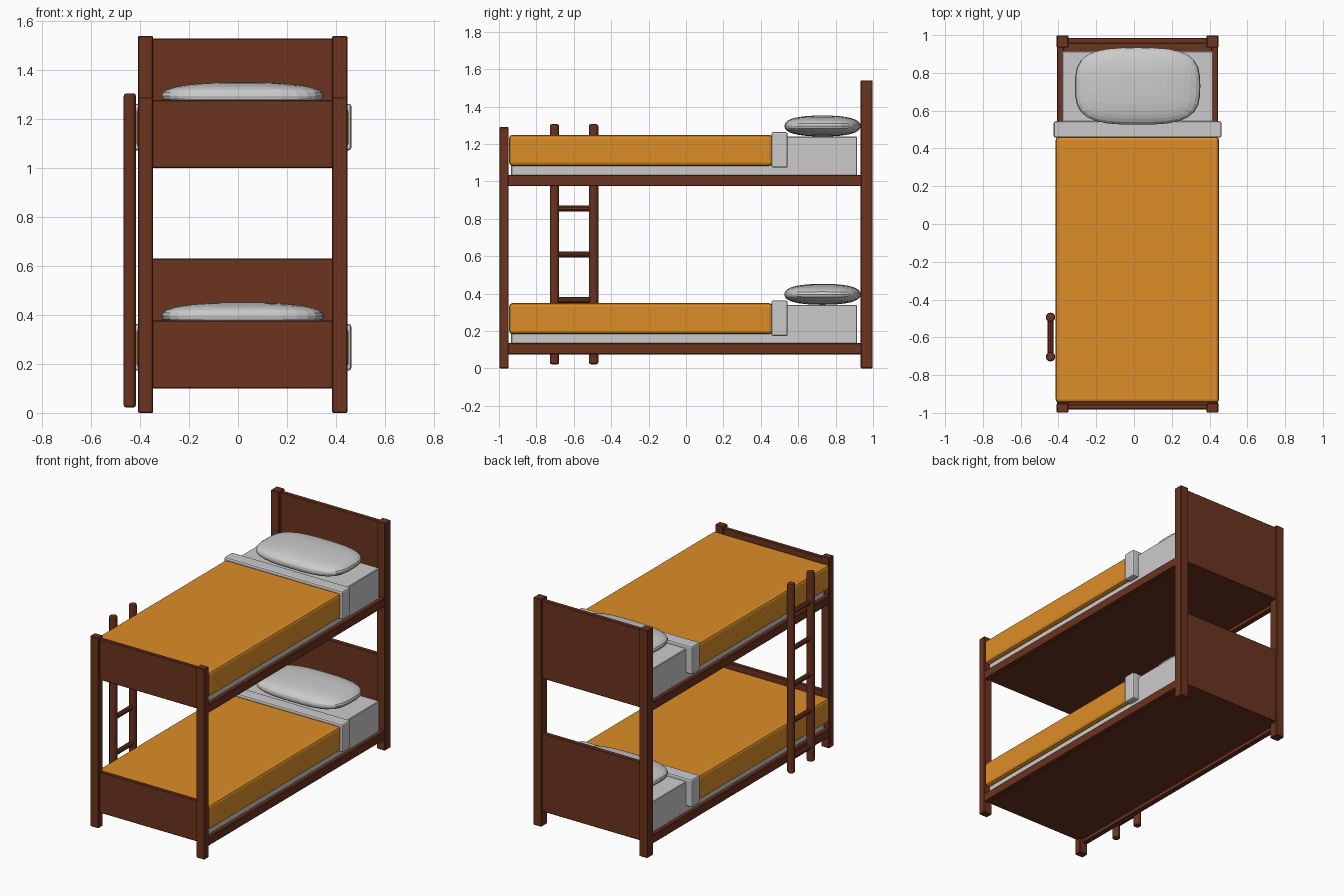
import bpy, bmesh
from mathutils import Vector

if "Cube" in bpy.data.objects:
    bpy.data.objects.remove(bpy.data.objects["Cube"])


def material(name, rgb):
    m = bpy.data.materials.new(name)
    m.diffuse_color = (*rgb, 1)
    m.use_nodes = True
    m.node_tree.nodes["Principled BSDF"].inputs["Base Color"].default_value = m.diffuse_color
    return m


WOOD = material("dark_wood", (0.15, 0.033, 0.014))
BLANKET = material("orange_cloth", (0.72, 0.27, 0.02))
CX = 0.019  # middle of the bed frame


def finish(bm, name, mat):
    bmesh.ops.recalc_face_normals(bm, faces=bm.faces)
    me = bpy.data.meshes.new(name)
    bm.to_mesh(me)
    bm.free()
    ob = bpy.data.objects.new(name, me)
    bpy.context.collection.objects.link(ob)
    if mat:
        me.materials.append(mat)
    return ob


def add_bevel(ob, width, segments):
    b = ob.modifiers.new("soft_edges", "BEVEL")
    b.width = width
    b.segments = segments
    b.limit_method = "ANGLE"
    b.angle_limit = 1.0


def box(name, x, y, z, mat=None, bevel=0.004, segments=1):
    bm = bmesh.new()
    bmesh.ops.create_cube(bm, size=1)
    for v in bm.verts:
        v.co = Vector([(a + b) / 2 + c * (b - a) for (a, b), c in zip((x, y, z), v.co)])
    ob = finish(bm, name, mat)
    if bevel:
        add_bevel(ob, bevel, segments)
    return ob


def rod(name, start, end, radius, sides, bevel=0):
    start, end = Vector(start), Vector(end)
    bm = bmesh.new()
    bmesh.ops.create_cone(bm, cap_ends=True, segments=sides, radius1=radius,
                          radius2=radius, depth=(end - start).length)
    turn = (end - start).to_track_quat("Z", "Y")
    for v in bm.verts:
        v.co = turn @ v.co + (start + end) / 2
    ob = finish(bm, name, WOOD)
    if bevel:
        add_bevel(ob, bevel, 2)
    return ob


def pillow(name, centre, half):
    # gridded cube pushed out to a rounded-rectangle cushion
    bm = bmesh.new()
    bmesh.ops.create_cube(bm, size=2)
    bmesh.ops.subdivide_edges(bm, edges=bm.edges[:], cuts=7, use_grid_fill=True)
    for v in bm.verts:
        x, y, z = (abs(c) for c in v.co)
        plan = (x ** 3.2 + y ** 3.2) ** (1 / 3.2)
        r = (plan ** 2.4 + z ** 2.4) ** (1 / 2.4)
        v.co = Vector([m + h * c / r for m, h, c in zip(centre, half, v.co)])
    return finish(bm, name, None)


# corner posts
for side, label in ((-1, "left"), (1, "right")):
    xs = sorted((CX + side * 0.366, CX + side * 0.428))
    box(f"front_post_{label}", xs, (-0.998, -0.948), (0, 1.29), WOOD)
    box(f"back_post_{label}", xs, (0.934, 0.998), (0, 1.54), WOOD)

# two identical bunks
for base, tier in ((0.0, "lower"), (0.9, "upper")):
    inner = (CX - 0.37, CX + 0.37)
    box(f"{tier}_headboard", inner, (0.955, 0.986), (base + 0.10, base + 0.63), WOOD)
    box(f"{tier}_footboard", inner, (-0.982, -0.955), (base + 0.10, base + 0.378), WOOD)
    for side, label in ((-1, "left"), (1, "right")):
        xs = sorted((CX + side * 0.39, CX + side * 0.426))
        box(f"{tier}_rail_{label}", xs, (-0.955, 0.94), (base + 0.075, base + 0.135), WOOD)
    box(f"{tier}_base", (CX - 0.4, CX + 0.4), (-0.96, 0.96),
        (base + 0.10, base + 0.13), WOOD, bevel=0)
    # bedding
    box(f"{tier}_mattress", (CX - 0.4, CX + 0.4), (-0.935, 0.915),
        (base + 0.128, base + 0.339))
    box(f"{tier}_blanket", (CX - 0.434, CX + 0.432), (-0.946, 0.462),
        (base + 0.183, base + 0.349), BLANKET, 0.018, 2)
    box(f"{tier}_sheet_fold", (CX - 0.444, CX + 0.444), (0.457, 0.544),
        (base + 0.173, base + 0.363), None, 0.01, 2)
    pillow(f"{tier}_pillow", (CX, 0.73, base + 0.396), (0.332, 0.204, 0.056))

# ladder
LX = -0.442
for y, label in ((-0.703, "front"), (-0.494, "back")):
    rod(f"ladder_pole_{label}", (LX, y, 0.022), (LX, y, 1.306), 0.025, 12, 0.01)
for i in range(5):
    z = 0.12 + 0.245 * i
    rod(f"ladder_rung_{i + 1}", (LX, -0.703, z), (LX, -0.494, z), 0.016, 10)
